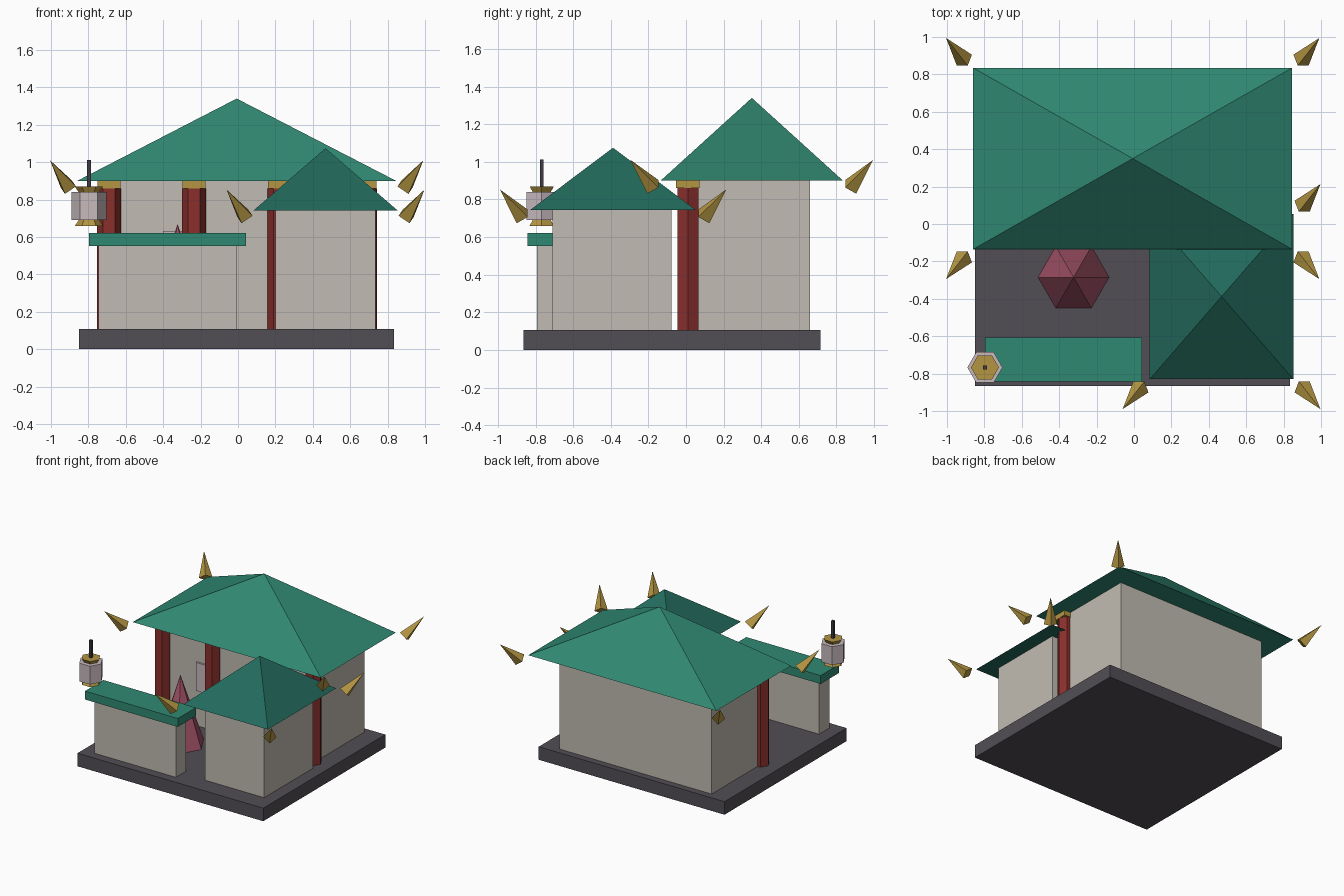
import bpy, bmesh, math
from mathutils import Matrix, Vector, Euler

if "Cube" in bpy.data.objects:
    bpy.data.objects.remove(bpy.data.objects["Cube"], do_unlink=True)


def material(name, *rgb):
    lin = [((c / 255 + 0.055) / 1.055) ** 2.4 for c in rgb] + [1]
    m = bpy.data.materials.new(name)
    m.use_nodes = True
    m.diffuse_color = lin
    m.node_tree.nodes["Principled BSDF"].inputs["Base Color"].default_value = lin
    return m


STONE = material("dark stone", 82, 78, 85)
PLASTER = material("plaster", 193, 187, 178)
GREEN = material("roof green", 48, 137, 114)
DEEP = material("deep green", 34, 106, 92)
RED = material("red lacquer", 138, 48, 44)
GOLD = material("gold", 180, 150, 66)
PINK = material("rose", 165, 84, 106)
PAPER = material("paper", 200, 186, 190)
IRON = material("iron", 62, 59, 68)


def finish(name, bm, mat):
    bmesh.ops.recalc_face_normals(bm, faces=bm.faces)
    mesh = bpy.data.meshes.new(name)
    bm.to_mesh(mesh)
    bm.free()
    mesh.materials.append(mat)
    obj = bpy.data.objects.new(name, mesh)
    bpy.context.collection.objects.link(obj)
    return obj


def box(name, mat, x, y, z):
    """Box from (min, max) pairs."""
    bm = bmesh.new()
    size = [b - a for a, b in (x, y, z)]
    mid = [(a + b) / 2 for a, b in (x, y, z)]
    bmesh.ops.create_cube(bm, size=1,
                          matrix=Matrix.Translation(mid) @ Matrix.Diagonal((*size, 1)))
    return finish(name, bm, mat)


def taper(name, mat, sides, r1, r2, height, base, turn=0, stretch=(1, 1), rot=(0, 0, 0)):
    """Prism, frustum or pyramid standing on the point base."""
    bm = bmesh.new()
    spin = Euler(rot).to_matrix()

    def ring(r, z):
        out = []
        for i in range(sides):
            a = turn + math.tau * i / sides
            p = Vector((r * math.cos(a) * stretch[0], r * math.sin(a) * stretch[1], z))
            out.append(bm.verts.new(spin @ p + Vector(base)))
        return out

    low = ring(r1, 0)
    bm.faces.new(low)
    if r2:
        high = ring(r2, height)
        bm.faces.new(high)
    else:
        high = [bm.verts.new(spin @ Vector((0, 0, height)) + Vector(base))] * sides
    for i in range(sides):
        j = (i + 1) % sides
        quad = [low[i], low[j], high[j]] + ([high[i]] if r2 else [])
        bm.faces.new(quad)
    return finish(name, bm, mat)


def roof(name, mat, cx, cy, hx, hy, z, height):
    """Hipped pyramid roof with a tilted spike off each corner."""
    taper(name, mat, 4, math.sqrt(2), 0, height, (cx, cy, z), math.pi / 4, (hx, hy))
    for sx in (-1, 1):
        for sy in (-1, 1):
            base = (cx + sx * (hx + 0.047), cy + sy * (hy + 0.041), z - 0.033)
            taper(name + "_corner_spike", GOLD, 4, 0.05, 0, 0.21, base,
                  math.pi / 4, rot=(-0.6 * sy, 0.6 * sx, 0))


# Plinth
box("plinth", STONE, (-0.85, 0.835), (-0.865, 0.715), (0, 0.107))

# Main hall
box("hall_walls", PLASTER, (-0.695, 0.683), (0.04, 0.66), (0.107, 0.9))
roof("hall_roof", GREEN, -0.007, 0.35, 0.853, 0.485, 0.9, 0.44)
for x in (-0.69, -0.236, 0.222, 0.678):
    taper("column", RED, 6, 0.064, 0.064, 0.753, (x, 0.01, 0.107))
    box("column_capital", GOLD, (x - 0.062, x + 0.062), (-0.052, 0.072), (0.86, 0.9))
box("wall_panel", PAPER, (-0.4, -0.25), (0.025, 0.045), (0.4, 0.632))

# Side pavilion
box("pavilion_walls", PLASTER, (0.2, 0.735), (-0.71, -0.078), (0.107, 0.743))
roof("pavilion_roof", DEEP, 0.468, -0.388, 0.384, 0.442, 0.743, 0.332)

# Garden wall with coping
box("garden_wall", PLASTER, (-0.745, -0.008), (-0.793, -0.66), (0.107, 0.553))
box("garden_wall_coping", GREEN, (-0.797, 0.044), (-0.843, -0.606), (0.553, 0.622))

# Courtyard cone
taper("courtyard_cone", PINK, 6, 0.19, 0, 0.563, (-0.323, -0.285, 0.107))

# Lantern
lx, ly = -0.797, -0.767
taper("lantern_body", PAPER, 6, 0.094, 0.094, 0.15, (lx, ly, 0.69))
taper("lantern_top", GOLD, 6, 0.055, 0.075, 0.03, (lx, ly, 0.84))
taper("lantern_bottom", GOLD, 6, 0.075, 0.055, 0.03, (lx, ly, 0.66))
box("lantern_rod", IRON, (lx - 0.01, lx + 0.01), (ly - 0.01, ly + 0.01), (0.87, 1.012))
